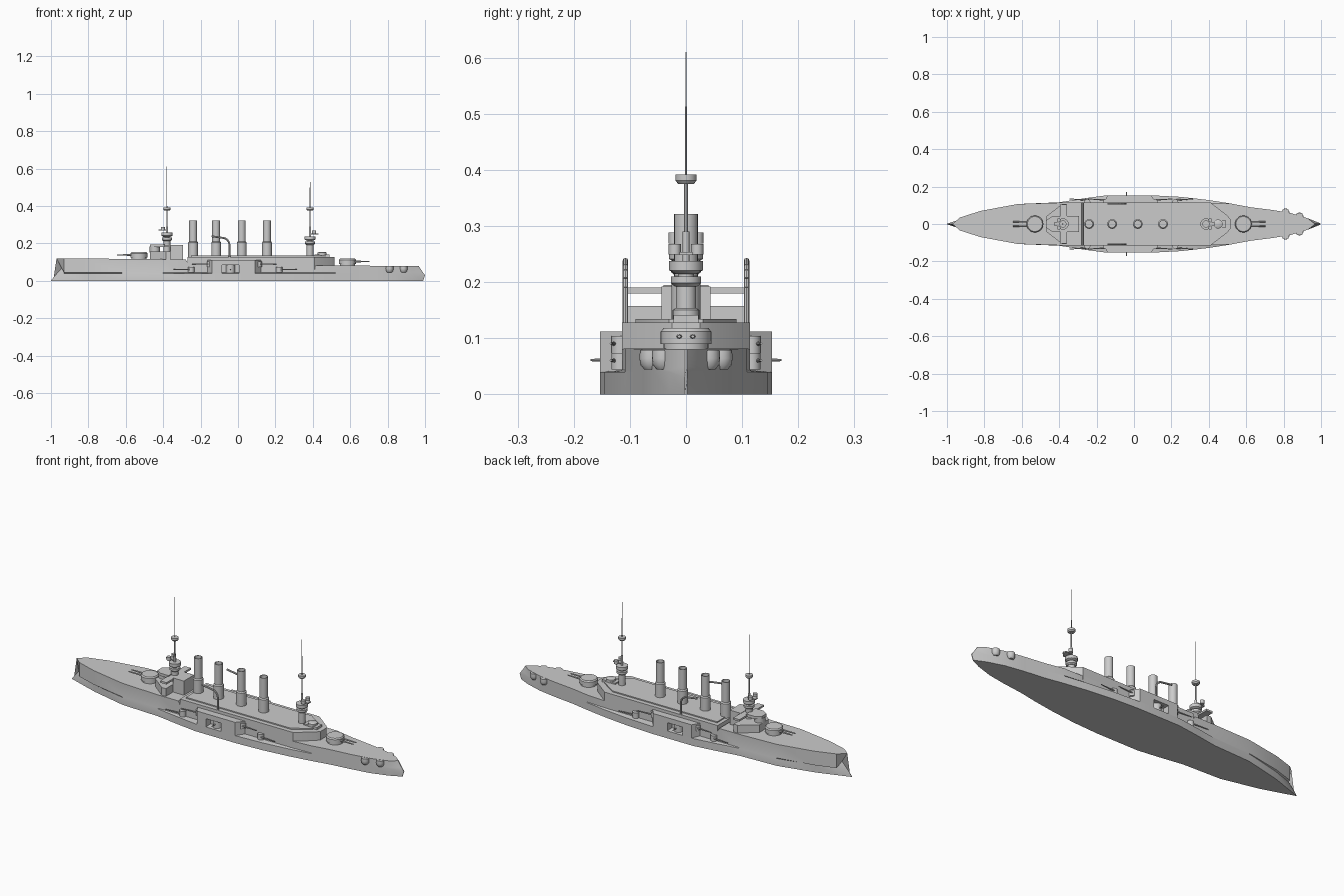
import bpy, bmesh, math
from mathutils import Vector

old = bpy.data.objects.get("Cube")
if old:
    bpy.data.objects.remove(old)

grey = bpy.data.materials.new("light_grey")
grey.use_nodes = True
grey.diffuse_color = (0.6, 0.6, 0.6, 1)
grey.node_tree.nodes["Principled BSDF"].inputs["Base Color"].default_value = (0.6, 0.6, 0.6, 1)
made = []


def finish(name, bm):
    bmesh.ops.recalc_face_normals(bm, faces=bm.faces)
    mesh = bpy.data.meshes.new(name)
    bm.to_mesh(mesh)
    bm.free()
    mesh.materials.append(grey)
    ob = bpy.data.objects.new(name, mesh)
    bpy.context.collection.objects.link(ob)
    made.append(ob)
    return ob


def loft(name, rings):
    bm = bmesh.new()
    loops = [[bm.verts.new(p) for p in ring] for ring in rings]
    for a, b in zip(loops, loops[1:]):
        for i in range(len(a)):
            j = (i + 1) % len(a)
            bm.faces.new((a[i], a[j], b[j], b[i]))
    bm.faces.new(loops[0])
    bm.faces.new(loops[-1])
    return finish(name, bm)


def prism(name, outline, z0, z1):
    return loft(name, [[(x, y, z) for x, y in outline] for z in (z0, z1)])


def box(name, x0, x1, y0, y1, z0, z1):
    return prism(name, [(x0, y0), (x1, y0), (x1, y1), (x0, y1)], z0, z1)


def symmetric(half):
    return half + [(x, -y) for x, y in reversed(half)]


def turned(name, x, y, profile, sides=20):
    """Round part from (radius, height) pairs."""
    turn = [2 * math.pi * i / sides for i in range(sides)]
    return loft(name, [[(x + r * math.cos(t), y + r * math.sin(t), z) for t in turn]
                       for r, z in profile])


def rod(name, start, end, r, r2=None):
    a, b = Vector(start), Vector(end)
    q = (b - a).to_track_quat('Z', 'Y')
    turn = [math.pi * i / 4 for i in range(8)]
    return loft(name, [[p + q @ Vector((k * math.cos(t), k * math.sin(t), 0)) for t in turn]
                       for p, k in ((a, r), (b, r2 or r))])


# Hull: wide belt low down, narrower sides above, ram bow and rounded stern
stations = [(-.93, .035, .12), (-.82, .07, .119), (-.62, .107, .117), (-.4, .116, .115),
            (-.28, .135, .115), (-.26, .138, .08), (-.15, .153, .08), (.1, .153, .08),
            (.25, .145, .08), (.4, .128, .08), (.52, .109, .082), (.62, .09, .081),
            (.74, .075, .08), (.84, .058, .08), (.93, .03, .08)]


def section(xs, widths, heights):
    side = list(zip(xs, widths, heights))
    return side + [(x, -w, z) for x, w, z in reversed(side)]


rings = [section((-1, -.985, -.94, -.97), (.001,) * 4, (0, .02, .07, .12))]
for x, w, top in stations:
    upper = min(w, .114)
    low = w * (.7 if x < -.9 else .87 if x < -.7 else 1)
    rings.append(section((x,) * 4, (low, low, upper, upper), (0, .04, .043, top)))
rings.append(section((.99, 1, .985, .965), (.002,) * 4, (0, .03, .05, .08)))
loft("hull", rings)

# Central citadel with a tapered after end
prism("citadel", symmetric([(-.27, .114), (.41, .114), (.5, .045), (.515, .025)]), .06, .128)
prism("citadel_roof", symmetric([(-.25, .09), (.38, .09), (.47, .03)]), .12, .134)

# Forward deckhouse, bridge and conning tower
prism("forward_deckhouse", symmetric([(-.47, .04), (-.385, .106), (-.36, .106), (-.36, .05)]), .11, .157)
box("bridge_house", -.36, -.295, -.044, .044, .1, .192)
box("bridge_wings", -.395, -.357, -.105, .105, .18, .19)
prism("bridge_platform", symmetric([(-.47, .02), (-.44, .04), (-.39, .04)]), .18, .195)
turned("conning_tower", -.445, 0, [(.027, .15), (.027, .182)])
turned("after_conning_tower", .45, 0, [(.024, .125), (.024, .15), (.018, .154)])
box("after_deckhouse", .41, .49, -.022, .022, .12, .141)

# Four two-stage funnels with hollow tops
for i, x in enumerate((-.24, -.117, .02, .155)):
    turned(f"funnel_{i + 1}", x, 0, [(.026, .11), (.026, .205), (.021, .211),
                                    (.021, .321), (.018, .321), (.018, .29)], 24)

# Masts with fighting tops and searchlight platforms
for name, x, base, drop in (("fore", -.38, .11, 0), ("after", .385, .12, .02)):
    turned(name + "_mast_tower", x, 0, [(.018, base), (.018, .225 - drop)])
    turned(name + "_lower_top", x, 0, [(.02, .212 - drop), (.027, .218 - drop),
                                      (.027, .23 - drop), (.014, .23 - drop), (.014, .24 - drop)])
    turned(name + "_fighting_top", x, 0, [(.018, .234 - drop), (.03, .241 - drop),
                                         (.03, .258 - drop), (.006, .258 - drop), (.006, .29)])
    side = 1 if x > 0 else -1
    box(name + "_light_platform", x + min(0, side * .045), x + max(0, side * .045),
        -.012, .012, .268 - drop, .274 - drop)
    for s in (-1, 1):
        turned(name + "_searchlight", x + side * .022, s * .02,
               [(.011, .269 - drop), (.011, .288 - drop)], 12)
    rod(name + "_lower_pole", (x, 0, .25), (x, 0, .392), .0035)
    turned(name + "_lookout", x, 0, [(.014, .375), (.019, .381), (.019, .392)])
    rod(name + "_pole", (x, 0, .38), (x, 0, .61), .0018, .001)

# Main turrets with paired guns
for name, x, z, d in (("fore", -.53, .115, -1), ("after", .585, .08, 1)):
    turned(name + "_barbette", x, 0, [(.04, z - .01), (.04, z + .012)], 28)
    turned(name + "_turret", x, 0, [(.045, z + .01), (.045, z + .032), (.04, z + .038)], 28)
    for s in (-1, 1):
        rod(name + "_gun", (x + d * .03, s * .012, z + .023),
            (x + d * .118, s * .012, z + .023), .005, .003)

for s, label in ((1, "left"), (-1, "right")):
    # Amidships casemate with a gun opening
    def sponson(part, outline, z0, z1):
        prism(label + part, [(x, s * y) for x, y in outline], z0, z1)

    sponson("_casemate_fore", [(-.165, .11), (-.14, .153), (-.085, .153), (-.085, .11)], .04, .112)
    sponson("_casemate_after", [(.005, .11), (.005, .153), (.09, .153), (.125, .11)], .04, .112)
    sponson("_casemate_lintel", [(-.085, .11), (-.085, .153), (.005, .153), (.005, .11)], .085, .112)
    turned(label + "_beam_shield", -.04, s * .118, [(.024, .04), (.024, .086)])
    rod(label + "_beam_gun", (-.04, s * .13, .061), (-.04, s * .17, .061), .004, .002)

    # Corner guns firing ahead and astern
    for x, d in ((-.25, -1), (-.15, -1), (.11, 1), (.22, 1)):
        z = .06 if abs(x) > .2 else .09
        turned(label + "_corner_mount", x, s * .116, [(.017, z - .016), (.017, z + .014)], 16)
        rod(label + "_corner_gun", (x, s * .128, z), (x + d * .095, s * .134, z), .004, .002)

    # Curved boat crane
    path = [(-.045, .11), (-.045, .19)]
    path += [(-.085 + .04 * math.cos(a), .19 + .04 * math.sin(a))
             for a in (.4, .8, 1.2, 1.57)] + [(-.142, .238)]
    for (xa, za), (xb, zb) in zip(path, path[1:]):
        rod(label + "_boat_crane", (xa, s * .108, za), (xb, s * .108, zb), .005)

    # Rounded gun sponsons at the stern
    for x, y in ((.81, .062), (.885, .04)):
        turned(label + "_stern_sponson", x, s * y,
               [(.012, .044), (.019, .052), (.021, .064), (.02, .079)], 16)

bpy.ops.object.select_all(action='DESELECT')
for ob in made:
    ob.select_set(True)
bpy.context.view_layer.objects.active = made[0]
bpy.ops.object.shade_smooth_by_angle(angle=math.radians(35))
